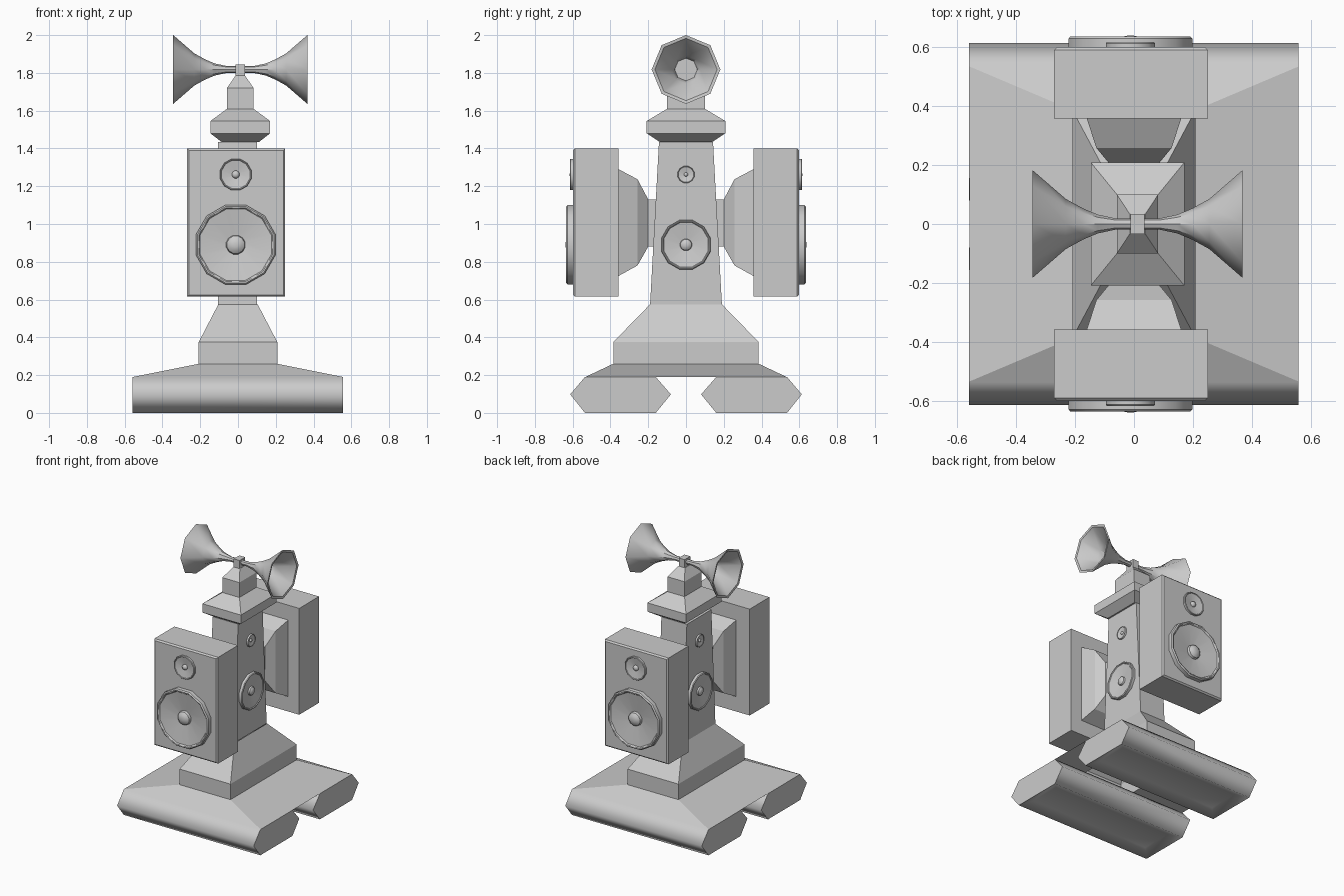
import bpy, bmesh, math
from mathutils import Vector

if "Cube" in bpy.data.objects:
    bpy.data.objects.remove(bpy.data.objects["Cube"])


def skin(name, rings, start=True, end=True, smooth=None):
    """Join successive rings of points with quads, optionally capping both ends."""
    bm = bmesh.new()
    vs = [[bm.verts.new(p) for p in ring] for ring in rings]
    n = len(vs[0])
    for a, b in zip(vs, vs[1:]):
        for i in range(n):
            j = (i + 1) % n
            bm.faces.new((a[i], a[j], b[j], b[i]))
    if start:
        bm.faces.new(vs[0][::-1])
    if end:
        bm.faces.new(vs[-1])
    bmesh.ops.recalc_face_normals(bm, faces=bm.faces)
    me = bpy.data.meshes.new(name)
    bm.to_mesh(me)
    bm.free()
    ob = bpy.data.objects.new(name, me)
    bpy.context.collection.objects.link(ob)
    if smooth:
        bpy.ops.object.select_all(action='DESELECT')
        ob.select_set(True)
        bpy.context.view_layer.objects.active = ob
        bpy.ops.object.shade_smooth_by_angle(angle=math.radians(smooth))
    return ob


CORNERS = ((-1, -1), (1, -1), (1, 1), (-1, 1))


def tower(name, levels, cx=0, cy=0, **kw):
    """Stack of rectangles along z: (z, half x, half y)."""
    return skin(name, [[(cx + sx * hx, cy + sy * hy, z) for sx, sy in CORNERS]
                       for z, hx, hy in levels], **kw)


def outward(name, levels, cx, s):
    """Stack of rectangles along y: (distance, half x, low z, high z)."""
    return skin(name, [[(cx + sx * hx, s * y, z1 if sz > 0 else z0) for sx, sz in CORNERS]
                       for y, hx, z0, z1 in levels])


def lathe(name, profile, origin, direction, n, phase=0.0, **kw):
    """Revolve (radius, height) pairs about a horizontal direction."""
    d = Vector(direction)
    u = Vector((0, 0, 1))
    w = d.cross(u)
    rings = []
    for r, h in profile:
        rings.append([Vector(origin) + d * h
                      + (u * math.cos(a) + w * math.sin(a)) * r
                      for a in (2 * math.pi * (i + phase) / n for i in range(n))])
    return skin(name, rings, **kw)


def driver(name, radius, depth, origin, direction):
    """Loudspeaker driver: raised rim, shallow cone, centre dome."""
    shape = [(1, -.15), (1, .8), (.965, 1), (.93, .95), (.9, .75), (.24, .15),
             (.22, .6), (.14, .95), (.05, 1.06)]
    lathe(name, [(r * radius, h * depth) for r, h in shape], origin, direction,
          12, phase=.5, smooth=35)


# Base with sloping skirt, and the tapering column
tower("base", [(.19, .557, .533), (.26, .208, .385), (.375, .208, .385),
               (.575, .104, .19)], start=False, end=False)
tower("column", [(.575, .104, .19), (1.435, .104, .143)], cx=-.003, start=False)

# Cap and neck under the horns
tower("cap", [(1.435, .10, .14), (1.48, .158, .208), (1.545, .158, .208),
              (1.61, .07, .10), (1.72, .07, .10), (1.785, .026, .033)], cx=.012)
tower("horn_hub", [(1.78, .024, .033), (1.845, .024, .033)], cx=.012)

# Two opposed hollow horns
horn = [(.018, .0), (.018, .07), (.032, .135), (.053, .185), (.085, .243),
        (.182, .355), (.165, .352), (.075, .245), (.06, .20)]
for s, side in ((-1, "left"), (1, "right")):
    lathe(side + "_horn", horn, (.012, 0, 1.818), (s, 0, 0), 8, smooth=40)

# Front and back loudspeaker cabinets with brackets and drivers
for s, side in ((-1, "front"), (1, "back")):
    outward(side + "_bracket", [(.13, .08, .88, 1.13), (.20, .08, .88, 1.13),
                                (.257, .127, .78, 1.237), (.357, .16, .725, 1.29)], 0, s)
    outward(side + "_cabinet", [(.357, .26, .615, 1.40), (.588, .26, .615, 1.40),
                                (.598, .25, .625, 1.39)], -.01, s)
    driver(side + "_woofer", .217, .038, (-.012, s * .597, .89), (0, s, 0))
    driver(side + "_tweeter", .086, .018, (-.012, s * .597, 1.262), (0, s, 0))

# Smaller drivers on both sides of the column
for s, side in ((-1, "left"), (1, "right")):
    x = -.003 + s * .104
    driver(side + "_side_woofer", .135, .024, (x, 0, .89), (s, 0, 0))
    driver(side + "_side_tweeter", .046, .012, (x, 0, 1.262), (s, 0, 0))

# Two long hexagonal skids with a shallow pocket underneath
hexagon = [(-.613, .098), (-.535, .19), (-.16, .19), (-.08, .098), (-.16, .003), (-.535, .003)]
for s, side in ((-1, "front"), (1, "back")):
    skid = skin(side + "_skid", [[(x, -s * y, z) for y, z in hexagon] for x in (-.558, .557)])
    bm = bmesh.new()
    bm.from_mesh(skid.data)
    for v in bm.verts:
        if v.co.z < .01:
            v.co.z = 0
    bm.normal_update()
    under = [f for f in bm.faces if f.normal.z < -.9]
    bmesh.ops.inset_region(bm, faces=under, thickness=.10)
    for v in under[0].verts:
        v.co.z += .03
    bm.to_mesh(skid.data)
    bm.free()
    for p in skid.data.polygons:
        p.use_smooth = abs(p.normal.x) < .9
